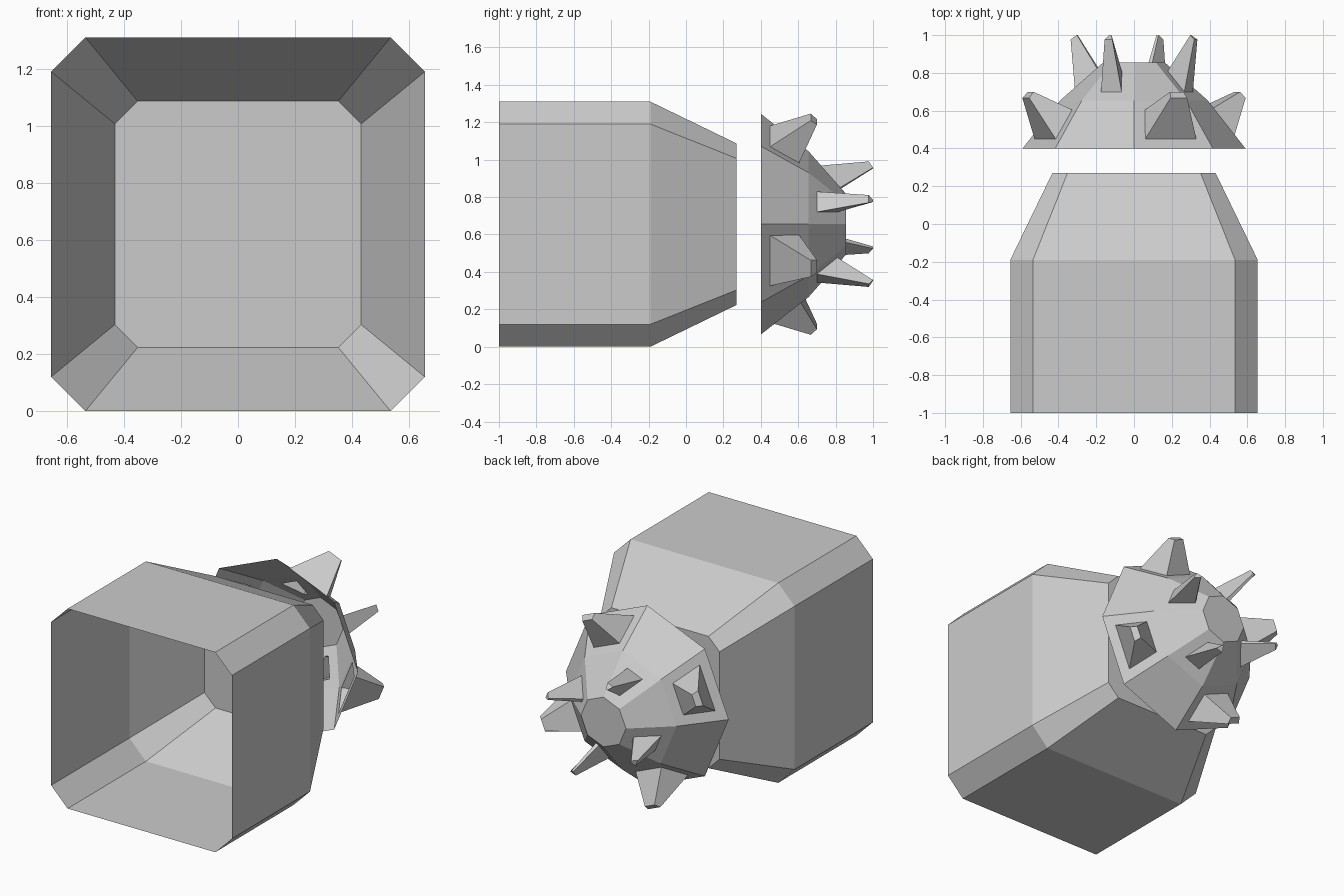
import bpy, bmesh
from math import sin, cos, pi
from mathutils import Vector

if "Cube" in bpy.data.objects:
    bpy.data.objects.remove(bpy.data.objects["Cube"])

ZC = 0.655  # height of the common axis


def finish(bm, name):
    bmesh.ops.remove_doubles(bm, verts=bm.verts, dist=0.0005)
    bmesh.ops.recalc_face_normals(bm, faces=bm.faces)
    mesh = bpy.data.meshes.new(name)
    bm.to_mesh(mesh)
    bm.free()
    obj = bpy.data.objects.new(name, mesh)
    bpy.context.collection.objects.link(obj)
    return obj


def bridge(bm, a, b):
    n = len(a)
    for i in range(n):
        j = (i + 1) % n
        bm.faces.new((a[i], a[j], b[j], b[i]))


# Housing: square tube with chamfered corners, open front, tapered closed back
def chamfered(bm, y, h, c):
    i = h - c
    pts = [(h, -i), (h, i), (i, h), (-i, h), (-h, i), (-h, -i), (-i, -h), (i, -h)]
    return [bm.verts.new((x, y, ZC + z)) for x, z in pts]


bm = bmesh.new()
loops = [chamfered(bm, *s) for s in
         [(-1.0, 0.655, 0.12), (-0.19, 0.655, 0.12), (0.27, 0.432, 0.08)]]
bridge(bm, loops[0], loops[1])
bridge(bm, loops[1], loops[2])
bm.faces.new(loops[2])
finish(bm, "housing")


# Dome: open eight-sided shell, alternate panels inset and drawn into spikes
def quad(bm, angle, near, far):
    """Trapezoid across a panel; near and far are (radius, y, half width)."""
    out = Vector((cos(angle), 0, sin(angle)))
    side = Vector((-sin(angle), 0, cos(angle)))
    pts = [(near, -1), (near, 1), (far, 1), (far, -1)]
    return [bm.verts.new(out * r + side * (s * w) + Vector((0, y, ZC)))
            for (r, y, w), s in pts]


APOTHEM, HALF = cos(pi / 8), sin(pi / 8)
RINGS = [(0.59, 0.40), (0.39, 0.655), (0.163, 0.855)]
# For each band: base near, base far, tip near, tip far
SPIKES = [
    [(0.509, 0.45, 0.146), (0.396, 0.605, 0.101),
     (0.620, 0.667, 0.048), (0.592, 0.700, 0.038)],
    [(0.313, 0.70, 0.0590), (0.198, 0.810, 0.012),
     (0.354, 0.977, 0.022), (0.325, 1.000, 0.006)],
]

bm = bmesh.new()
for band in range(2):
    (r0, y0), (r1, y1) = RINGS[band], RINGS[band + 1]
    base_near, base_far, tip_near, tip_far = SPIKES[band]
    for k in range(8):
        angle = (k + 0.5) * pi / 4
        panel = quad(bm, angle, (r0 * APOTHEM, y0, r0 * HALF),
                     (r1 * APOTHEM, y1, r1 * HALF))
        if k % 2 == band:
            bm.faces.new(panel)
            continue
        base = quad(bm, angle, base_near, base_far)
        tip = quad(bm, angle, tip_near, tip_far)
        bridge(bm, panel, base)
        bridge(bm, base, tip)
        bm.faces.new(tip)
# swap of parity: outer band spikes sit at 67.5 degrees, inner band at 22.5
r, y = RINGS[2]
bm.faces.new([bm.verts.new((r * cos(k * pi / 4), y, ZC + r * sin(k * pi / 4)))
              for k in range(8)])
finish(bm, "spiked_dome")
